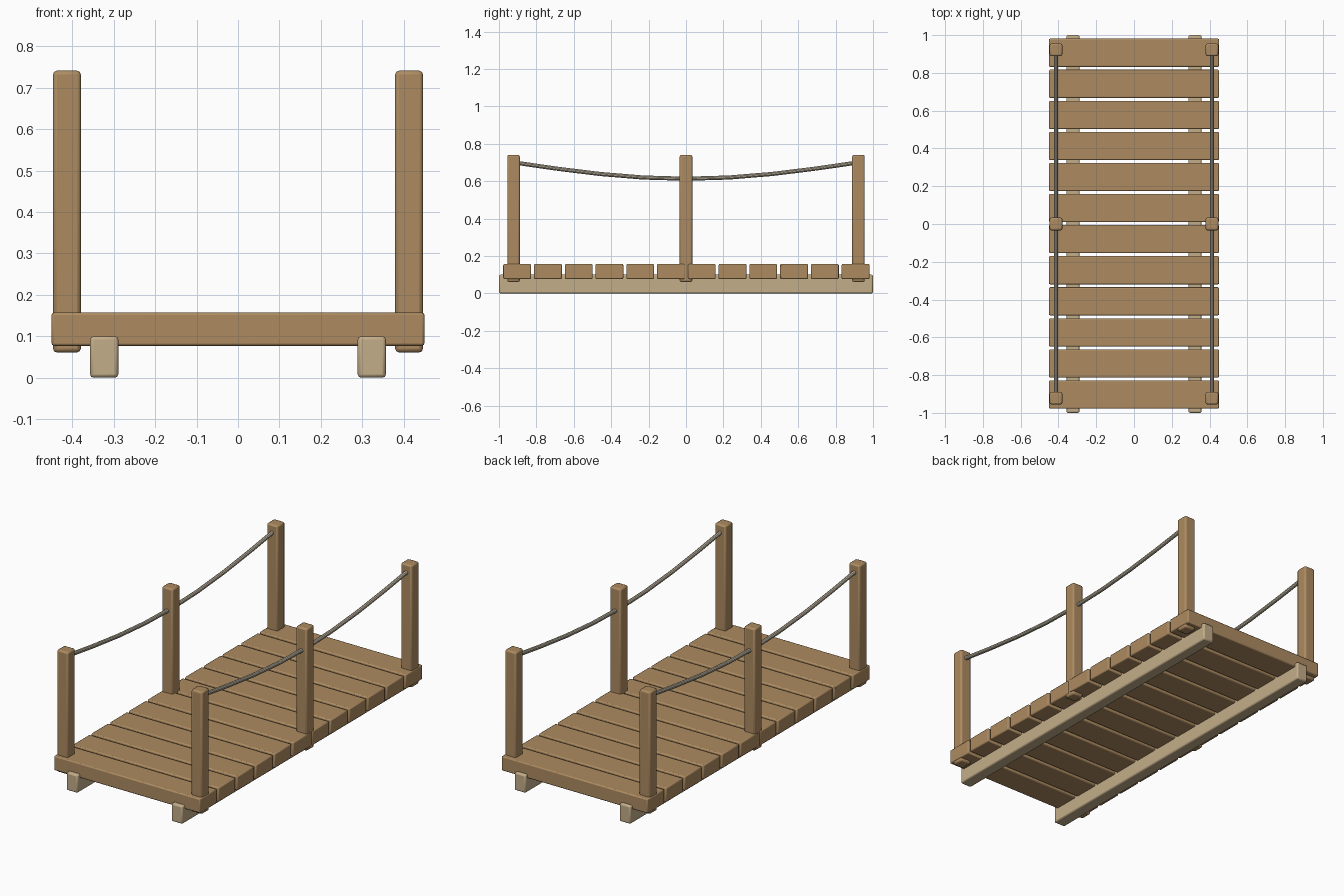
import bpy, math
from mathutils import Vector

if "Cube" in bpy.data.objects:
    bpy.data.objects.remove(bpy.data.objects["Cube"])


def material(name, rgb):
    m = bpy.data.materials.new(name)
    m.diffuse_color = (*rgb, 1)
    m.use_nodes = True
    m.node_tree.nodes["Principled BSDF"].inputs["Base Color"].default_value = m.diffuse_color
    return m


wood = material("brown_wood", (0.42, 0.26, 0.12))
pale = material("pale_wood", (0.55, 0.42, 0.25))
fibre = material("rope_fibre", (0.56, 0.50, 0.38))


def box(name, center, size, bevel, mat):
    bpy.ops.mesh.primitive_cube_add(size=1, location=center)
    o = bpy.context.object
    o.name = name
    o.scale = size
    bpy.ops.object.transform_apply(location=False, rotation=False, scale=True)
    b = o.modifiers.new("soft_edges", 'BEVEL')
    b.width = bevel
    b.segments = 2
    o.data.materials.append(mat)
    bpy.ops.object.shade_smooth_by_angle()
    return o


def strut(name, a, b, radius, mat):
    a, b = Vector(a), Vector(b)
    d = b - a
    bpy.ops.mesh.primitive_cylinder_add(vertices=10, radius=radius, depth=d.length,
                                        location=(a + b) / 2)
    o = bpy.context.object
    o.name = name
    o.rotation_euler = d.to_track_quat('Z', 'Y').to_euler()
    o.data.materials.append(mat)
    bpy.ops.object.shade_smooth_by_angle()


# Deck planks
COUNT, PITCH = 12, 0.1645
for i in range(COUNT):
    y = (i - (COUNT - 1) / 2) * PITCH + 0.002
    box(f"plank_{i + 1}", (0, y, 0.117), (0.9, 0.149, 0.08), 0.006, wood)


def rope_point(x, t):
    # Sagging handrail rope, lowest at the middle post
    return (x, -0.92 + 1.84 * t, 0.70 - 0.087 * math.sin(math.pi * t))


for side, s in (("left", -1), ("right", 1)):
    # Bearer beam under the deck
    box(f"beam_{side}", (s * 0.323, 0, 0.05), (0.068, 2.0, 0.10), 0.008, pale)
    # Handrail posts
    for label, y in (("front", -0.922), ("middle", 0), ("back", 0.922)):
        box(f"post_{side}_{label}", (s * 0.413, y, 0.401), (0.067, 0.067, 0.68), 0.009, wood)
    # Rope segments
    for i in range(8):
        strut(f"rope_{side}_{i + 1}", rope_point(s * 0.413, i / 8),
              rope_point(s * 0.413, (i + 1) / 8), 0.011, fibre)
